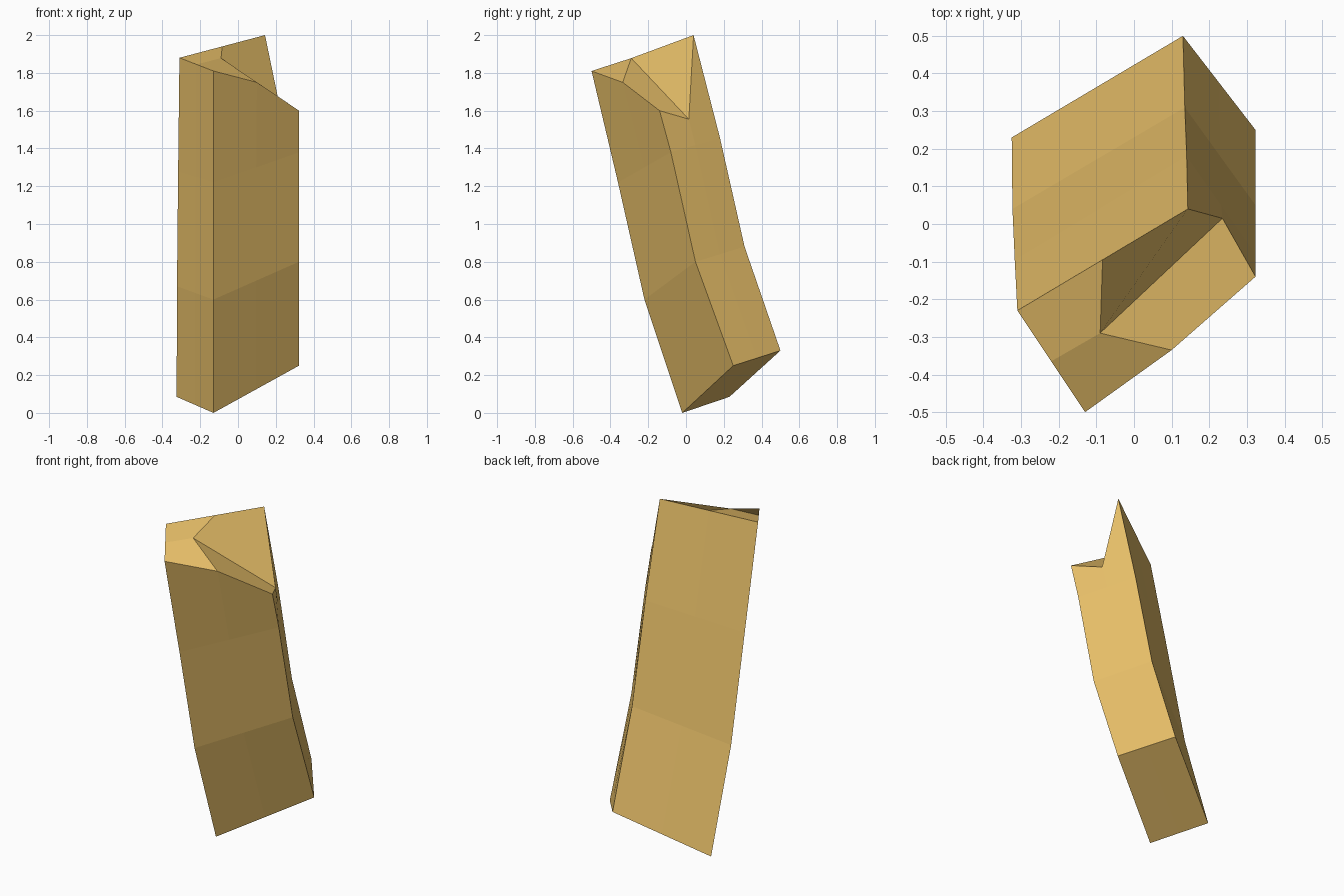
import bpy, bmesh
from mathutils import Vector

if "Cube" in bpy.data.objects:
    bpy.data.objects.remove(bpy.data.objects["Cube"])

# Corner columns per level, bottom to top: front, right, back, left
levels = [
    [(-.13, -.02, 0), (.323, .25, .25), (.13, .5, .33), (-.325, .23, .085)],
    [(-.13, -.22, .60), (.323, .05, .80), (.135, .31, .88), (-.323, .04, .67)],
    [(-.13, -.36, 1.22), (.323, -.08, 1.38), (.14, .18, 1.455), (-.317, -.095, 1.28)],
    [(-.13, -.5, 1.81), (.323, -.14, 1.60), (.143, .04, 2.0), (-.31, -.23, 1.88)],
]

bm = bmesh.new()
rings = []
for corners in levels:
    pts = [Vector(c) for c in corners]
    ring = []
    for i, p in enumerate(pts):
        ring += [p, (p + pts[(i + 1) % 4]) / 2]
    if corners is levels[-1]:
        # Splintered corner: lowered edge midpoints beside the right corner
        ring[1] = Vector((.10, -.335, 1.75))
        ring[3] = Vector((.235, .015, 1.555))
    rings.append([bm.verts.new(p) for p in ring])

# Bent side walls
for low, high in zip(rings, rings[1:]):
    for i in range(8):
        j = (i + 1) % 8
        bm.faces.new((low[i], low[j], high[j], high[i]))

# End caps, each four quads round a centre point
base_centre = sum((Vector(c) for c in levels[0]), Vector()) / 4
for ring, centre in ((rings[0], base_centre), (rings[-1], (-.09, -.29, 1.878))):
    mid = bm.verts.new(centre)
    for i in range(0, 8, 2):
        bm.faces.new((mid, ring[i - 1], ring[i], ring[i + 1]))

bmesh.ops.recalc_face_normals(bm, faces=bm.faces[:])
mesh = bpy.data.meshes.new("broken_plank")
bm.to_mesh(mesh)
bm.free()
plank = bpy.data.objects.new("broken_plank", mesh)
bpy.context.collection.objects.link(plank)

# Light wood colour
wood = bpy.data.materials.new("wood")
wood.diffuse_color = (.80, .52, .14, 1)
wood.use_nodes = True
wood.node_tree.nodes["Principled BSDF"].inputs["Base Color"].default_value = wood.diffuse_color
mesh.materials.append(wood)
